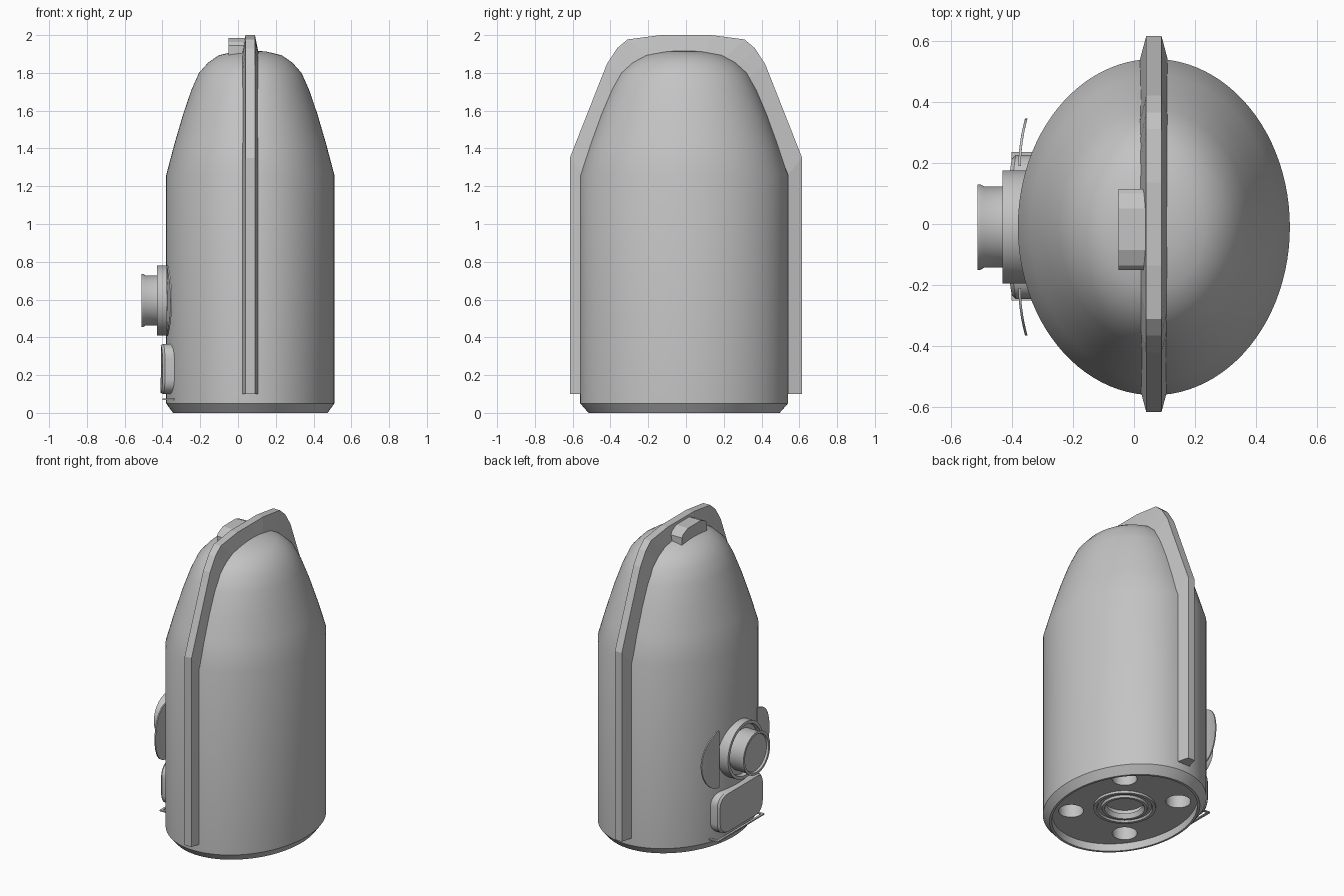
import bpy, bmesh, math
from mathutils import Matrix, Vector

if "Cube" in bpy.data.objects:
    bpy.data.objects.remove(bpy.data.objects["Cube"])

grey = bpy.data.materials.new("mid_grey")
grey.diffuse_color = (0.55, 0.55, 0.55, 1)
grey.use_nodes = True
grey.node_tree.nodes["Principled BSDF"].inputs["Base Color"].default_value = grey.diffuse_color
CX, CY = 0.065, -0.01          # centre of the oval body


def finish(name, bm, angle=35):
    bmesh.ops.remove_doubles(bm, verts=bm.verts, dist=1e-5)
    bmesh.ops.recalc_face_normals(bm, faces=bm.faces)
    me = bpy.data.meshes.new(name)
    bm.to_mesh(me)
    bm.free()
    me.materials.append(grey)
    ob = bpy.data.objects.new(name, me)
    bpy.context.collection.objects.link(ob)
    bpy.ops.object.select_all(action='DESELECT')
    ob.select_set(True)
    bpy.context.view_layer.objects.active = ob
    if angle:
        bpy.ops.object.shade_smooth_by_angle(angle=math.radians(angle))
    return ob


def loft(bm, rings, closed_path=False, cap=True):
    """Skin between equal closed rings of points."""
    vs = [[bm.verts.new(p) for p in r] for r in rings]
    n = len(vs[0])
    last = len(vs) if closed_path else len(vs) - 1
    for i in range(last):
        a, b = vs[i], vs[(i + 1) % len(vs)]
        for j in range(n):
            k = (j + 1) % n
            bm.faces.new((a[j], a[k], b[k], b[j]))
    if cap and not closed_path:
        bm.faces.new(vs[0])
        bm.faces.new(vs[-1])


def lathe(name, prof, mat, rx=1, ry=1, seg=64, closed=False, angle=35):
    bm = bmesh.new()
    rings = [[mat @ Vector((r * rx * math.cos(2 * math.pi * i / seg),
                            r * ry * math.sin(2 * math.pi * i / seg), h))
              for i in range(seg)] for r, h in prof]
    loft(bm, rings, closed)
    return finish(name, bm, angle)


def at(x, y, z=0):
    return Matrix.Translation((x, y, z))


# Oval body with recessed base and domed top
body = lathe("body", [(0.5, 0.05), (0.89, 0.05), (0.89, 0), (0.92, 0), (1, 0.05), (1, 1.26),
                      (0.905, 1.42), (0.80, 1.58), (0.70, 1.71), (0.61, 1.80), (0.50, 1.855),
                      (0.375, 1.893), (0.2, 1.912), (0.03, 1.92)],
             at(CX, CY), 0.445, 0.55, seg=96, angle=0)

# Wells cut in the base: four round ones and a central one
wells = [(CX + sx * 0.21, CY + sy * 0.25, 0.075, 0.17) for sx in (-1, 1) for sy in (-1, 1)]
for x, y, r, top in wells + [(CX, CY, 0.12, 0.09)]:
    cutter = lathe("well_cutter", [(r, -0.1), (r, top)], at(x, y), seg=32, angle=0)
    mod = body.modifiers.new("well", 'BOOLEAN')
    mod.operation, mod.object, mod.solver = 'DIFFERENCE', cutter, 'EXACT'
    bpy.context.view_layer.objects.active = body
    bpy.ops.object.modifier_apply(modifier=mod.name)
    bpy.data.objects.remove(cutter)
bpy.ops.object.select_all(action='DESELECT')
body.select_set(True)
bpy.context.view_layer.objects.active = body
bpy.ops.object.shade_smooth_by_angle(angle=math.radians(35))

# Stepped ring around the central well
lathe("base_ring", [(0.187, 0.06), (0.187, 0.035), (0.168, 0.035), (0.162, 0.046), (0.142, 0.046),
                    (0.136, 0.032), (0.12, 0.032), (0.105, 0.06)], at(CX, CY), closed=True)

# Raised seam band running over the body, bevelled towards its outer edge
half = [(0.615, 0.54, 0.10, 0.10), (0.615, 0.54, 1.35, 1.26), (0.42, 0.335, 1.845, 1.775),
        (0.365, 0.27, 1.93, 1.83), (0.31, 0.20, 1.977, 1.875), (0.135, 0.1, 2.0, 1.90)]
path = [(-a, -b, c, d) for a, b, c, d in half] + [(a, b, c, d) for a, b, c, d in reversed(half)]
bm = bmesh.new()
loft(bm, [[(0.02, yi, zi), (0.04, yo, zo), (0.09, yo, zo), (0.11, yi, zi)]
          for yo, yi, zo, zi in path])
finish("seam_band", bm, 0)

# Top catch beside the band
bm = bmesh.new()
outline = [(-0.15, 1.89), (-0.15, 1.945), (-0.135, 1.963), (-0.085, 1.985),
           (0.05, 1.985), (0.1, 1.963), (0.115, 1.945), (0.115, 1.89)]
loft(bm, [[(x, y, z) for y, z in outline] for x in (-0.05, 0.05)])
finish("top_catch", bm, 0)

# Stepped round port on the left side
lathe("side_port", [(0.05, 0.30), (0.185, 0.30), (0.185, 0.43), (0.165, 0.43), (0.16, 0.405),
                    (0.133, 0.405), (0.133, 0.49), (0.14, 0.503), (0.14, 0.512), (0.124, 0.512),
                    (0.119, 0.50), (0.02, 0.50)],
      at(0, CY, 0.595) @ Matrix.Rotation(-math.pi / 2, 4, 'Y'))

# Thin curved wings on both sides of the port
for side, label in ((-1, "front"), (1, "back")):
    bm = bmesh.new()
    N, M = 16, 6

    def ring(j, off):
        t = j / M
        pts = []
        for i in range(N + 1):
            a = math.pi * (i / N - 0.5)
            y = 0.20 + 0.155 * t * math.cos(a) - 0.02
            x = -0.378 + 0.9 * (y - 0.18) ** 2 + off
            pts.append((x, CY + side * (y + 0.02), 0.595 + 0.187 * math.sin(a)))
        return pts
    front = [ring(j, 0) for j in range(M + 1)]
    back = [ring(j, 0.008) for j in range(M, -1, -1)]
    grid = [[bm.verts.new(p) for p in r] for r in front + back]
    for j in range(len(grid)):
        a, b = grid[j], grid[(j + 1) % len(grid)]
        for i in range(N):
            bm.faces.new((a[i], a[i + 1], b[i + 1], b[i]))
    finish("port_wing_" + label, bm)

# Rounded, gently curved panel under the port
bm = bmesh.new()
hw, z0, z1, r = 0.235, 0.10, 0.365, 0.075
outline = []
for sy, zc, start in ((1, z1 - r, 0), (-1, z1 - r, 90), (-1, z0 + r, 180), (1, z0 + r, 270)):
    for i in range(7):
        a = math.radians(start + 15 * i)
        outline.append((sy * (hw - r) + r * math.cos(a), zc + r * math.sin(a)))
rings = []
for x, s in ((-0.30, 1), (-0.405, 1), (-0.418, 0.95)):
    rings.append([(x + 0.018 * (y / hw) ** 2, CY + y * s, 0.2325 + (z - 0.2325) * s)
                  for y, z in outline])
loft(bm, rings)
finish("lower_panel", bm, 30)

# Thin flat rail under the panel
bm = bmesh.new()
for x0, x1, y0, y1 in ((-0.40, -0.385, -0.25, 0.235), (-0.385, -0.32, 0.22, 0.235),
                       (-0.385, -0.32, -0.25, -0.235)):
    loft(bm, [[(x0, y0, z), (x1, y0, z), (x1, y1, z), (x0, y1, z)] for z in (0.067, 0.075)])
finish("lower_rail", bm, 0)
